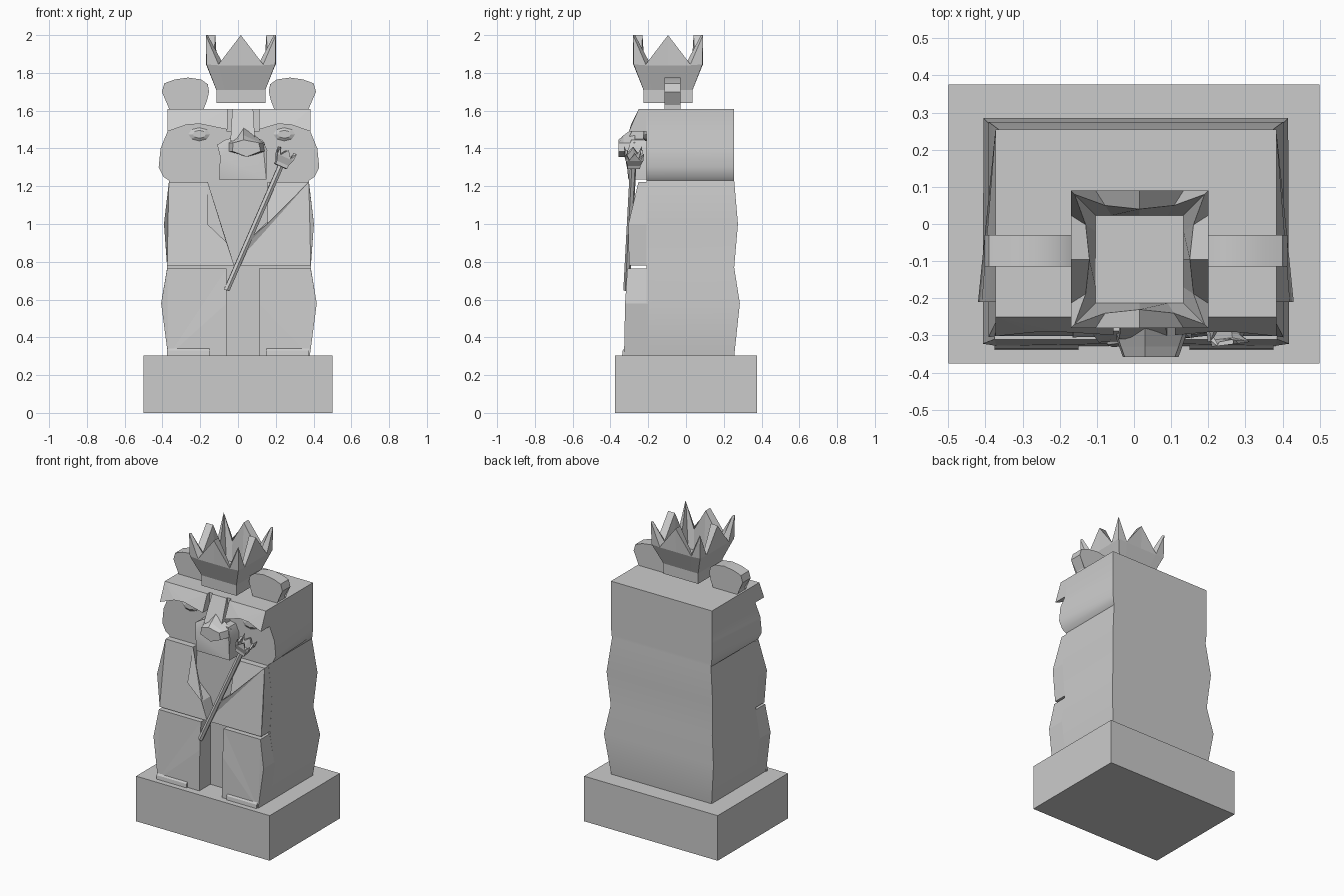
import bpy, bmesh, math
from mathutils import Vector

if "Cube" in bpy.data.objects:
    bpy.data.objects.remove(bpy.data.objects["Cube"])


def finish(name, bm, smooth=False):
    bmesh.ops.recalc_face_normals(bm, faces=bm.faces)
    me = bpy.data.meshes.new(name)
    bm.to_mesh(me)
    bm.free()
    ob = bpy.data.objects.new(name, me)
    bpy.context.collection.objects.link(ob)
    if smooth:
        bpy.context.view_layer.objects.active = ob
        ob.select_set(True)
        bpy.ops.object.shade_smooth_by_angle(angle=math.radians(30))
        ob.select_set(False)
    return ob


def loft(name, rings, smooth=False):
    """Skin a list of equal-length point rings and cap both ends."""
    bm = bmesh.new()
    vs = [[bm.verts.new(p) for p in r] for r in rings]
    n = len(vs[0])
    for a, b in zip(vs, vs[1:]):
        for i in range(n):
            j = (i + 1) % n
            bm.faces.new((a[i], a[j], b[j], b[i]))
    caps = [bm.faces.new(vs[0]), bm.faces.new(vs[-1])]
    bmesh.ops.triangulate(bm, faces=caps)
    return finish(name, bm, smooth)


def box(name, x0, x1, y0, y1, z0, z1):
    return loft(name, [[(x0, y0, z), (x1, y0, z), (x1, y1, z), (x0, y1, z)] for z in (z0, z1)])


def lerp(table, z):
    for (z0, v0), (z1, v1) in zip(table, table[1:]):
        if z <= z1:
            return v0 + (v1 - v0) * (z - z0) / (z1 - z0)
    return table[-1][1]


def plate(name, outline, front, back=-0.2, smooth=False):
    """Front relief: x,z outline whose front depth varies with height."""
    f = [(x, lerp(front, z), z) for x, z in outline]
    b = [(x, back, z) for x, z in outline]
    return loft(name, [f, b], smooth)


# Plinth
box("plinth", -0.5, 0.5, -0.375, 0.375, 0, 0.305)

# Body core: z, half width back, half width front, back y
C, F = 0.005, -0.21
core = [(0.30, .375, .375, .255), (0.58, .41, .412, .285), (0.77, .38, .38, .255),
        (1.00, .397, .397, .275), (1.23, .37, .37, .255), (1.25, .374, .40, .255),
        (1.30, .378, .425, .255), (1.40, .378, .415, .255), (1.49, .378, .378, .255),
        (1.61, .378, .378, .255)]
loft("body_core", [[(C - f, F, z), (C + f, F, z), (C + b, yb, z), (C - b, yb, z)]
                   for z, b, f, yb in core], True)

# Legs
leg_front = [(0.3, -.328), (0.6, -.322), (0.77, -.31)]
for side, inner in ((-1, -0.06), (1, 0.11)):
    tag = "left" if side < 0 else "right"
    plate("leg_" + tag, [(inner, .30), (C + side * .375, .30), (C + side * .412, .58),
                         (C + side * .38, .765), (inner, .765), (inner, .58)], leg_front)
    # Toe wedge
    x0, x1 = sorted((side * .15, side * .375))
    loft("toe_" + tag, [[(x, -.32, .305), (x, -.338, .305), (x, -.335, .33), (x, -.32, .35)]
                        for x in (x0, x1)])

# Robe halves with open V neck
robe_front = [(0.77, -.302), (1.0, -.305), (1.23, -.25)]
plate("robe_left", [(-.16, 1.222), (-.366, 1.222), (-.392, 1.0), (-.375, .78), (-.02, .78),
                    (-.06, .90), (-.165, 1.0)], robe_front)
plate("robe_right", [(.155, 1.222), (.375, 1.222), (.402, 1.0), (.385, .78), (-.02, .78),
                     (.045, .89), (.08, .94), (.155, 1.0)], robe_front)

# Brows and bridge
brow_front = [(1.48, -.305), (1.53, -.29), (1.61, -.25)]
for tag, s, inner in (("left", -1, -.055), ("right", 1, .11)):
    e = C + s * .378
    plate("brow_" + tag, [(inner, 1.61), (e, 1.61), (e, 1.49), (e - s * .1, 1.525),
                          (e - s * .17, 1.53), (inner, 1.50)], brow_front)
plate("nose_bridge", [(-.03, 1.61), (.08, 1.61), (.09, 1.44), (-.04, 1.44)],
      [(1.44, -.31), (1.50, -.27), (1.61, -.235)])
plate("brow_filler", [(-.06, 1.61), (.115, 1.61), (.115, 1.49), (-.06, 1.49)],
      [(1.49, -.23), (1.61, -.225)])

# Eyes: flattened octagons
for tag, x in (("left", -.205), ("right", .245)):
    ring = lambda y, k: [(x + .058 * k * math.cos(i * math.pi / 4), y,
                          1.475 + .035 * k * math.sin(i * math.pi / 4)) for i in range(8)]
    loft("eye_" + tag, [ring(-.2, 1), ring(-.217, 1), ring(-.227, .6)])

# Muzzle and nose
plate("muzzle", [(-.10, 1.235), (.15, 1.235), (.155, 1.39), (.13, 1.445), (.03, 1.46),
                 (-.06, 1.45), (-.11, 1.42), (-.095, 1.36)],
      [(1.235, -.305), (1.35, -.322), (1.46, -.285)], smooth=True)
loft("nose", [[(.03, y, 1.43 + t), (.11 + w, y, 1.43), (.12 + w, y, 1.385), (.045, y, 1.355),
               (-.03 - w, y, 1.385), (-.025 - w, y, 1.43)]
              for y, w, t in ((-.27, .03, .085), (-.33, .01, .04), (-.358, 0, .015))])

# Ears
ear = [(.365, 1.60), (.365, 1.63), (.408, 1.70), (.395, 1.745), (.34, 1.765), (.27, 1.775),
       (.20, 1.765), (.165, 1.74), (.158, 1.70), (.17, 1.65), (.19, 1.60)]
for tag, s in (("left", -1), ("right", 1)):
    loft("ear_" + tag, [[(C + s * x, y, z) for x, z in ear] for y in (-.115, -.03)], True)


# Crown shell: flared square wall with pointed corners and thick middle spikes
def crown(name, place, k=1.0):
    bm = bmesh.new()
    rings = [[] for _ in range(5)]
    for q in range(4):
        c, s = math.cos(q * math.pi / 2), math.sin(q * math.pi / 2)
        # position along side, top height, inner half size
        for t, h, inn in ((-1, .36, .175), (-.64, .205, .145), (0, .36, .135), (.64, .205, .145)):
            for r, (half, z) in zip(rings, ((.13, .0), (.13, .07), (.182, .205 if abs(t) == 1 else .2),
                                            (.185, h), (inn, h))):
                x, y = t * half, -half
                r.append(bm.verts.new(place(Vector((x * c - y * s, x * s + y * c, z)) * k)))
    floor = []
    for v in range(16):
        q, i = divmod(v, 4)
        c, s = math.cos(q * math.pi / 2), math.sin(q * math.pi / 2)
        x, y = (-1, -.64, 0, .64)[i] * .118, -.118
        floor.append(bm.verts.new(place(Vector((x * c - y * s, x * s + y * c, .08)) * k)))
    rings.append(floor)
    for a, b in zip(rings, rings[1:]):
        for i in range(16):
            j = (i + 1) % 16
            bm.faces.new((a[i], a[j], b[j], b[i]))
    bm.faces.new(rings[0])
    bm.faces.new(floor)
    return finish(name, bm)


crown("crown", lambda p: p + Vector((.015, -.095, 1.64)))

# Sceptre: rod tilted across the chest, topped by a tiny crown
low, high = Vector((-.06, -.315, .65)), Vector((.225, -.28, 1.305))
axis = (high - low).normalized()
rot = axis.to_track_quat('Z', 'Y')
loft("sceptre_rod", [[p + rot @ Vector((.017 * math.cos(a * math.pi / 3), .017 * math.sin(a * math.pi / 3), 0))
                      for a in range(6)] for p in (low, high + axis * .02)])
crown("sceptre_head", lambda p: high + rot @ p, 0.26)
